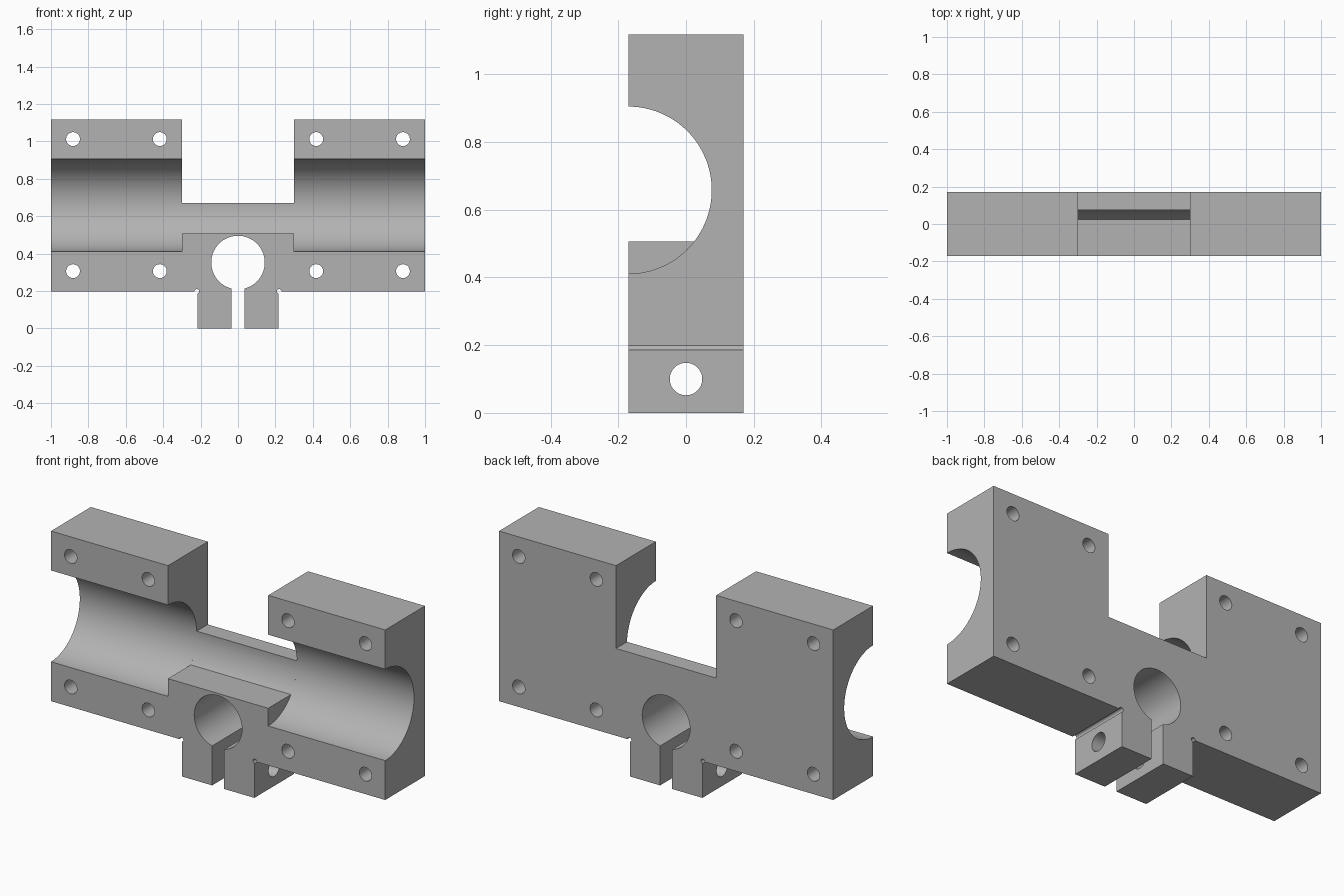
import bpy, bmesh, math
from mathutils import Vector

cube = bpy.data.objects.get("Cube")
if cube:
    bpy.data.objects.remove(cube, do_unlink=True)

DEPTH = 0.17        # half thickness of the block
BASE = 0.198        # underside of the wings
TOP = 1.118
CHANNEL_Y, CHANNEL_Z, CHANNEL_R = -0.171, 0.658, 0.247
BOSS_X, BOSS_TOP = 0.3, 0.507

grey = bpy.data.materials.new("plain grey")
grey.use_nodes = True
colour = (0.45, 0.45, 0.45, 1)
grey.diffuse_color = colour
grey.node_tree.nodes["Principled BSDF"].inputs["Base Color"].default_value = colour


def prism(name, points, axis, start, end):
    """Extrude a 2D profile along x (points are y, z) or y (points are x, z)."""
    def place(p, d):
        return Vector((d, p[0], p[1])) if axis == "x" else Vector((p[0], d, p[1]))
    bm = bmesh.new()
    face = bm.faces.new([bm.verts.new(place(p, start)) for p in points])
    extruded = bmesh.ops.extrude_face_region(bm, geom=[face])["geom"]
    shift = place((0, 0), end - start)
    bmesh.ops.translate(bm, vec=shift, verts=[v for v in extruded if isinstance(v, bmesh.types.BMVert)])
    bmesh.ops.recalc_face_normals(bm, faces=bm.faces)
    mesh = bpy.data.meshes.new(name)
    bm.to_mesh(mesh)
    bm.free()
    mesh.materials.append(grey)
    obj = bpy.data.objects.new(name, mesh)
    bpy.context.collection.objects.link(obj)
    return obj


def arc(u, v, r, a0=0.0, a1=math.tau, n=64):
    """Points on an arc; the end point is kept only for open arcs."""
    closed = abs(a1 - a0 - math.tau) < 1e-6
    steps = n if closed else n + 1
    return [(u + r * math.cos(a0 + (a1 - a0) * i / n),
             v + r * math.sin(a0 + (a1 - a0) * i / n)) for i in range(steps)]


# Block outline: wings, top notch, split clamp legs
half = [(0.036, 0.3), (0.036, 0), (0.217, 0), (0.217, BASE),
        (1, BASE), (1, TOP), (BOSS_X, TOP), (BOSS_X, 0.67)]
outline = half + [(-x, z) for x, z in reversed(half)]
block = prism("bearing_block", outline, "y", -DEPTH, DEPTH)

cutters = []

# Rod channel through both wings
channel = arc(CHANNEL_Y, CHANNEL_Z, CHANNEL_R, n=128)
for side in (-1, 1):
    cutters.append(prism("channel_cutter", channel, "x", side * BOSS_X, side * 1.1))

# Middle of the channel, stopping at the flat top of the clamp boss
low = math.asin((BOSS_TOP - CHANNEL_Z) / CHANNEL_R)
middle = arc(CHANNEL_Y, CHANNEL_Z, CHANNEL_R, low, math.pi - low, 96)
cutters.append(prism("boss_cutter", middle, "x", -BOSS_X - 0.0005, BOSS_X + 0.0005))

# Clamp bore and the cross hole for its bolt
cutters.append(prism("clamp_bore_cutter", arc(0, 0.352, 0.143, n=96), "y", -0.3, 0.3))
cutters.append(prism("bolt_hole_cutter", arc(0, 0.1, 0.048, n=48), "x", -0.4, 0.4))

# Screw holes and corner reliefs
for side in (-1, 1):
    for x in (0.418, 0.882):
        for z in (0.306, 1.012):
            cutters.append(prism("screw_hole_cutter", arc(side * x, z, 0.037, n=40), "y", -0.3, 0.3))
    cutters.append(prism("relief_cutter", arc(side * 0.22, BASE, 0.012, n=24), "y", -0.3, 0.3))

# Carve the block and discard the cutters
bpy.context.view_layer.objects.active = block
for cutter in cutters:
    cutter.hide_render = True
    mod = block.modifiers.new("cut", "BOOLEAN")
    mod.operation = "DIFFERENCE"
    mod.solver = "EXACT"
    mod.object = cutter
    bpy.ops.object.modifier_apply(modifier=mod.name)
    bpy.data.objects.remove(cutter, do_unlink=True)

# Smooth bores, crisp edges
bpy.ops.object.select_all(action="DESELECT")
block.select_set(True)
bpy.ops.object.shade_smooth_by_angle(angle=math.radians(25))
